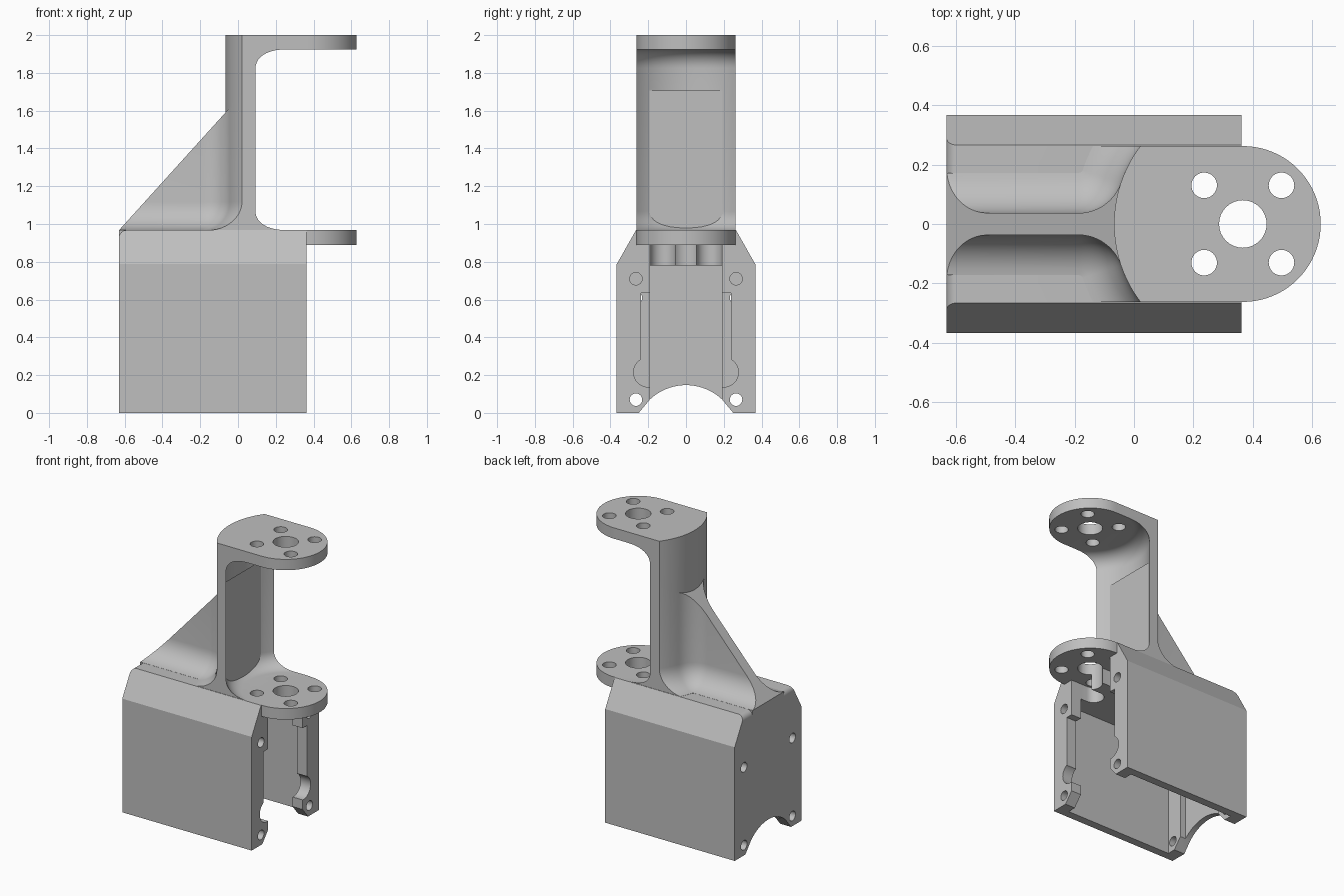
import bpy, bmesh
from math import sin, cos, asin, atan2, pi, sqrt
from mathutils import Vector

if "Cube" in bpy.data.objects:
    bpy.data.objects.remove(bpy.data.objects["Cube"], do_unlink=True)

grey = bpy.data.materials.new("plain grey")
grey.use_nodes = True
grey.diffuse_color = (0.52, 0.52, 0.52, 1)
grey.node_tree.nodes["Principled BSDF"].inputs["Base Color"].default_value = grey.diffuse_color

HALF = 0.262            # half width of the post and plates
HUB = 0.366             # x of the hub axis
BACK_R = 0.433          # radius of the post's rounded back
FRONT_R = 0.379         # radius of the post's hollow front
FLOOR = 0.967           # top of the housing
PLATE = 0.89            # underside of the lower plate
LEFT, RIGHT = -0.63, 0.362


def finish(name, bm):
    bmesh.ops.recalc_face_normals(bm, faces=bm.faces)
    mesh = bpy.data.meshes.new(name)
    bm.to_mesh(mesh)
    bm.free()
    mesh.materials.append(grey)
    obj = bpy.data.objects.new(name, mesh)
    bpy.context.collection.objects.link(obj)
    return obj


def stack(bm, rings):
    """Cap the first and last ring and bridge those between."""
    bm.faces.new(rings[0])
    bm.faces.new(rings[-1])
    for lo, hi in zip(rings, rings[1:]):
        for i in range(len(lo)):
            j = (i + 1) % len(lo)
            bm.faces.new((lo[i], lo[j], hi[j], hi[i]))


def prism(name, points, axis, lo, hi):
    """Extrude a 2D outline along an axis; the outline uses the other two axes in order."""
    bm = bmesh.new()

    def place(p, h):
        co = list(p)
        co.insert("xyz".index(axis), h)
        return bm.verts.new(co)
    stack(bm, [[place(p, h) for p in points] for h in (lo, hi)])
    return finish(name, bm)


def arc(cx, cy, r, a0, a1, n=16):
    return [(cx + r * cos(a0 + (a1 - a0) * i / n), cy + r * sin(a0 + (a1 - a0) * i / n))
            for i in range(n + 1)]


def rod(axis, u, v, r, lo, hi):
    return prism("cutter", arc(u, v, r, 0, 2 * pi, 32)[:-1], axis, lo, hi)


def box(x0, x1, y0, y1, z0, z1):
    return prism("cutter", [(x0, y0), (x1, y0), (x1, y1), (x0, y1)], "z", z0, z1)


def combine(obj, other, operation):
    mod = obj.modifiers.new("combine", "BOOLEAN")
    mod.operation, mod.solver, mod.object = operation, "EXACT", other
    bpy.context.view_layer.objects.active = obj
    bpy.ops.object.modifier_apply(modifier=mod.name)
    bpy.data.objects.remove(other, do_unlink=True)


# C-shaped arm: rounded plan outline hollowed by a turned shape with filleted rims
half_angle = asin(HALF / BACK_R)
plan = arc(HUB, 0, HALF, -pi / 2, pi / 2, 40) + arc(HUB, 0, BACK_R, pi - half_angle, pi + half_angle, 24)
bracket = prism("mounting_bracket", plan, "z", PLATE, 2)
f = 0.1
rim = arc(FRONT_R - f, FLOOR + f, f, -pi / 2, 0, 10) + arc(FRONT_R - f, 1.925 - f, f, 0, pi / 2, 10)
bm = bmesh.new()
stack(bm, [[bm.verts.new((x, y, z)) for x, y in arc(HUB, 0, r, 0, 2 * pi, 96)[:-1]] for r, z in rim])
combine(bracket, finish("cutter", bm), "DIFFERENCE")


# Gusset: stacked outlines give a rib blended into the post and the floor
def gusset():
    r, t, first = 0.15, 0.037, 0.1
    cx = HUB - sqrt((BACK_R + r) ** 2 - (t + r) ** 2)
    turn = atan2(-(t + r), HUB - cx)
    bm = bmesh.new()
    angles = [first + (pi / 2 - first) * i / 10 for i in range(11)]
    levels = [(first, -0.05)] + [(a, r * (1 - cos(a))) for a in angles] + [(pi / 2, 0.8)]
    rings = []
    for a, h in levels:
        d = r * (1 - sin(a))
        half = [(-0.8, t + d)] + arc(cx, t + r, r - d, -pi / 2, turn, 12)
        start = pi - asin((t + r + (r - d) * sin(turn)) / (BACK_R + d))
        half += arc(HUB, 0, BACK_R + d, start, pi - asin(HALF / (BACK_R + d)), 8)[1:]
        half.append((0.04, HALF))
        ring = half + [(x, -y) for x, y in reversed(half)]
        rings.append([bm.verts.new((x, y, FLOOR + h)) for x, y in ring])
    stack(bm, rings)
    # Trim to the end wall and to the sloping top edge
    for co, no in (((LEFT, 0, 0), (-1, 0, 0)), ((LEFT, 0, FLOOR), (-0.63, 0, 0.57))):
        cut = bmesh.ops.bisect_plane(bm, geom=bm.verts[:] + bm.edges[:] + bm.faces[:],
                                     plane_co=co, plane_no=Vector(no).normalized(), clear_outer=True)
        edges = [e for e in cut["geom_cut"] if isinstance(e, bmesh.types.BMEdge)]
        bmesh.ops.holes_fill(bm, edges=[e for e in edges if e.is_boundary], sides=0)
    return finish("gusset", bm)


# Housing shell with chamfered shoulders and an arched foot
spread = asin(0.19 / 0.278)
arch = arc(0, -0.131, 0.278, pi / 2 + spread, pi / 2 - spread, 20)
outline = [(-0.367, 0), (-0.25, 0)] + arch + [(0.25, 0), (0.367, 0)]
outline += [(0.367, 0.787), (0.265, FLOOR), (-0.265, FLOOR), (-0.367, 0.787)]
housing = prism("housing", outline, "x", LEFT, RIGHT)

# Rounded upper edge at the closed end
r = 0.038
corner = arc(LEFT + r, FLOOR - r, r, pi, pi / 2, 8) + [(LEFT + r, 1.1), (-0.8, 1.1), (-0.8, FLOOR - r)]
combine(housing, prism("cutter", corner, "y", -0.5, 0.5), "DIFFERENCE")

# Cavity: a narrow opening between end lips, wider between the thin side walls
combine(housing, box(-0.59, 0.5, -0.19, 0.19, -0.2, 0.78), "DIFFERENCE")
combine(housing, box(-0.547, 0.285, -0.31, 0.31, -0.2, 0.78), "DIFFERENCE")

for s in (-1, 1):
    # Screw holes through the lips at both ends
    for z, lo, hi in ((0.07, 0.2, 0.5), (0.71, 0.2, 0.5), (0.07, -0.8, -0.5), (0.61, -0.8, -0.5)):
        combine(housing, rod("x", s * 0.265, z, 0.033, lo, hi), "DIFFERENCE")
    # Cable notch and rounded relief in the open end's lips
    y0, y1 = sorted((s * 0.15, s * 0.238))
    combine(housing, box(0.25, 0.5, y0, y1, 0.22, 0.635), "DIFFERENCE")
    combine(housing, rod("x", s * 0.2, 0.215, 0.078, 0.25, 0.5), "DIFFERENCE")
    # Fastener pockets under the lower plate
    y0, y1 = sorted((s * 0.055, s * 0.19))
    combine(housing, box(0.235, 0.5, y0, y1, 0.7, PLATE), "DIFFERENCE")
    combine(housing, rod("z", 0.235, s * 0.1225, 0.0675, 0.7, PLATE), "DIFFERENCE")

combine(bracket, housing, "UNION")
combine(bracket, gusset(), "UNION")

# Hub bore and bolt circle through both plates
combine(bracket, rod("z", HUB, 0, 0.08, 0.7, 2.5), "DIFFERENCE")
for sx in (-1, 1):
    for sy in (-1, 1):
        combine(bracket, rod("z", HUB + sx * 0.13, sy * 0.13, 0.043, 0.7, 2.5), "DIFFERENCE")

bpy.ops.object.select_all(action="DESELECT")
bracket.select_set(True)
bpy.context.view_layer.objects.active = bracket
bpy.ops.object.shade_smooth_by_angle(angle=0.5)
